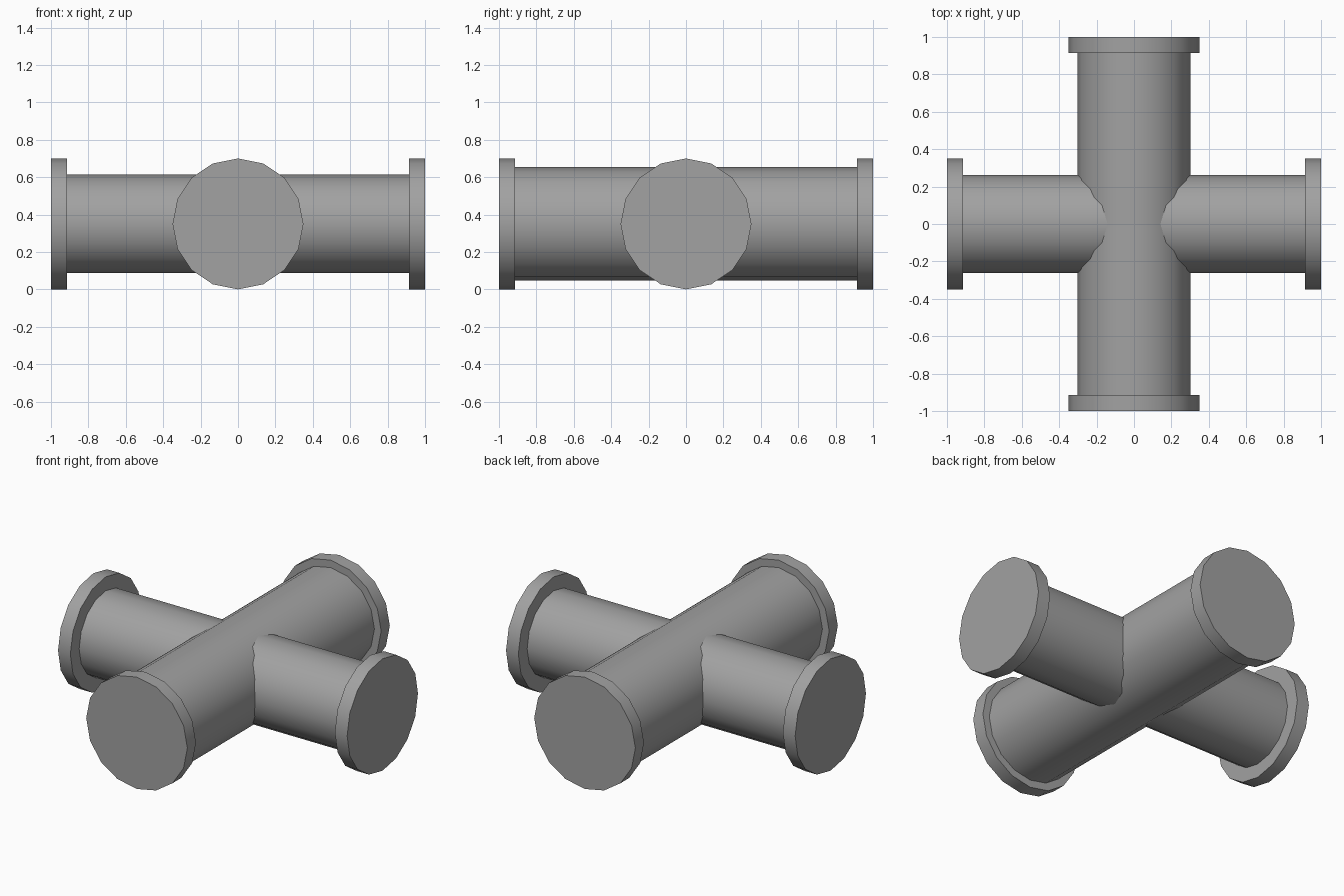
import bpy
import math
from mathutils import Matrix

cube = bpy.data.objects.get("Cube")
if cube:
    bpy.data.objects.remove(cube, do_unlink=True)

SIDES = 16
FLANGE_RADIUS = 0.35
FLANGE_DEPTH = 0.085
AXIS_HEIGHT = 0.35

# Single grey metal
grey = bpy.data.materials.new("pipe_grey")
grey.use_nodes = True
colour = (0.36, 0.36, 0.36, 1)
grey.diffuse_color = colour
grey.node_tree.nodes["Principled BSDF"].inputs["Base Color"].default_value = colour


def cylinder(name, radius, length, centre, turn):
    """Smooth-sided cylinder on the y axis, turned about z, with corners at top and bottom."""
    bpy.ops.mesh.primitive_cylinder_add(vertices=SIDES, radius=radius, depth=length)
    obj = bpy.context.object
    obj.name = name
    obj.data.transform(Matrix.Rotation(turn, 4, 'Z')
                       @ Matrix.Translation((0, centre, 0))
                       @ Matrix.Rotation(math.pi / 2, 4, 'X'))
    obj.location.z = AXIS_HEIGHT
    obj.data.materials.append(grey)
    bpy.ops.object.shade_smooth_by_angle(angle=math.radians(40))


# Crossing tubes, each closed by a wide flange at both ends
for name, radius, turn, ends in (
        ("main_tube", 0.303, 0, ("back", "front")),
        ("cross_tube", 0.263, -math.pi / 2, ("left", "right"))):
    cylinder(name, radius, 2 - FLANGE_DEPTH, 0, turn)
    for end, sign in zip(ends, (1, -1)):
        cylinder(end + "_flange", FLANGE_RADIUS, FLANGE_DEPTH,
                 sign * (1 - FLANGE_DEPTH / 2), turn)
